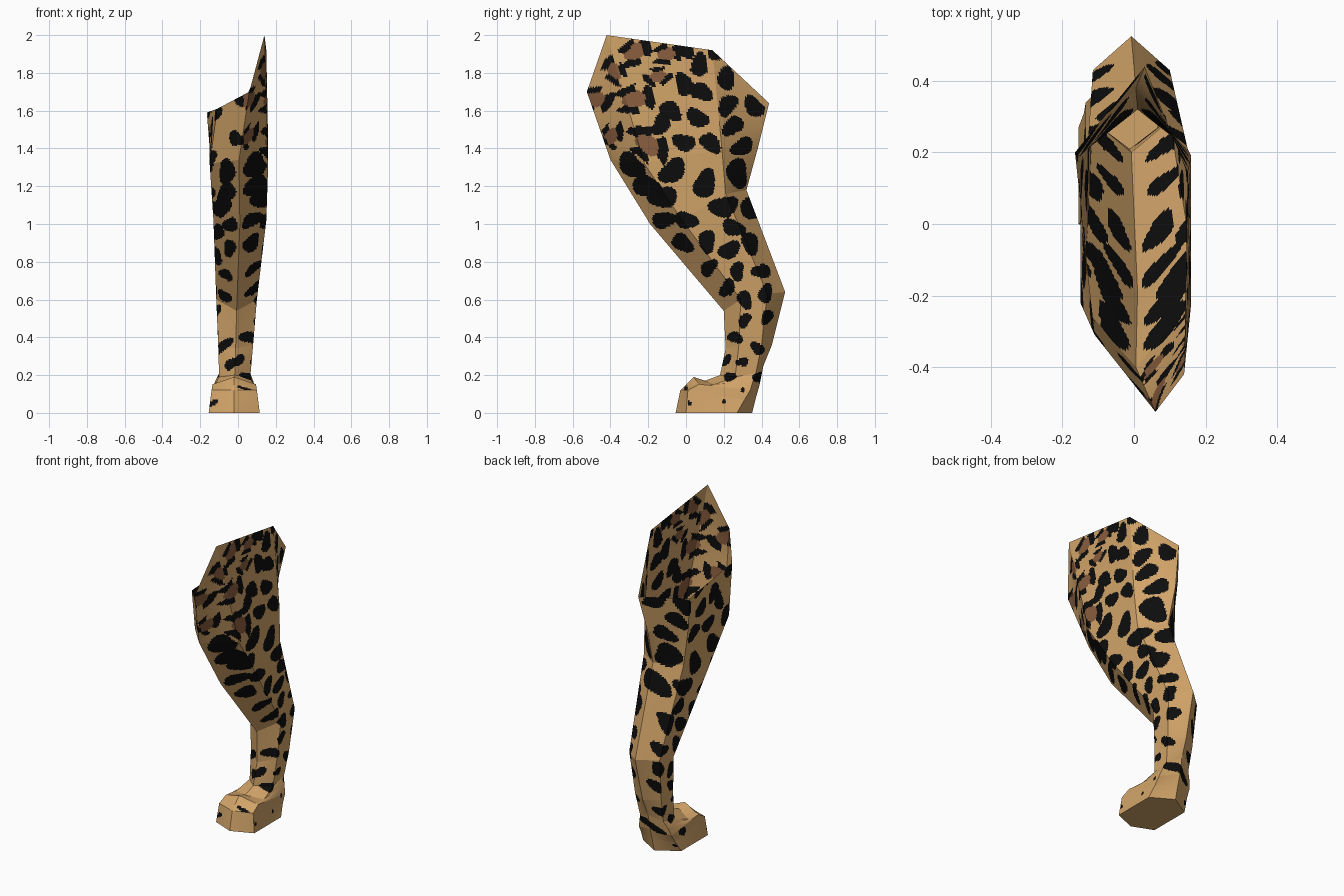
import bpy, math, random
from mathutils import Vector

random.seed(4)
CELL = 0.0105


def material(name, rgb):
    m = bpy.data.materials.new(name)
    m.diffuse_color = (*rgb, 1)
    return m


MATS = [material("tan_fur", (0.64, 0.37, 0.14)),
        material("black_spots", (0.004, 0.004, 0.004)),
        material("brown_rosettes", (0.25, 0.11, 0.047))]

# Open rim at the hip: front, outer front, outer back, back, inner back, inner front
RIM = [(0.06, -0.525, 1.70), (0.14, -0.42, 2.0), (0.15, 0.14, 1.92),
       (0.03, 0.44, 1.64), (-0.165, 0.2, 1.59), (-0.11, -0.31, 1.61)]

# Six-sided sections down the leg:
# outer x, inner x, then (y, z) of front, outer front, outer back and back corners
SECTIONS = [
    (0.16, -0.150, (-0.40, 1.34), (-0.22, 1.32), (0.19, 1.40), (0.38, 1.40)),   # thigh
    (0.15, -0.130, (-0.19, 1.00), (-0.02, 1.02), (0.21, 1.16), (0.32, 1.18)),   # knee
    (0.10, -0.115, (0.20, 0.54), (0.29, 0.60), (0.43, 0.63), (0.525, 0.64)),    # hock
    (0.08, -0.105, (0.21, 0.34), (0.28, 0.36), (0.40, 0.36), (0.455, 0.36)),    # shin
    (0.065, -0.10, (0.18, 0.20), (0.26, 0.19), (0.37, 0.21), (0.41, 0.25)),     # ankle
    (0.08, -0.12, (0.10, 0.17), (0.15, 0.15), (0.355, 0.17), (0.40, 0.20)),     # instep
    (0.095, -0.135, (0.04, 0.19), (0.07, 0.152), (0.34, 0.12), (0.39, 0.15)),   # toe top
    (0.10, -0.14, (-0.03, 0.12), (0.01, 0.12), (0.31, 0.07), (0.37, 0.08)),     # toe front
    (0.115, -0.155, (-0.055, 0.0), (0.0, 0.0), (0.27, 0.0), (0.35, 0.0)),       # sole
]

# Spot centres (y, z) and rosettes (y, z, radius)
SPOTS = [(-.07, 1.28), (.10, 1.21), (.20, 1.09), (.0, 1.02), (.13, 1.43), (.27, 1.27),
         (.30, 1.41), (.25, 1.52), (.06, 1.56), (-.08, 1.60), (.22, 1.63), (.36, 1.62),
         (.08, 1.70), (-.01, 1.74), (.21, 1.77), (.07, 1.84), (.17, 1.91), (.0, 1.94),
         (-.01, 1.43), (.25, .98), (.11, .91), (.34, .90), (.23, .86), (-.02, .90),
         (-.12, 1.02), (.12, .77), (.27, .75), (.40, .75), (.42, .63), (.31, .60),
         (.43, .51), (.31, .49), (.26, .40), (.30, .27), (.38, .34), (.21, .28),
         (.38, .19), (.23, .19), (-.21, 1.20), (-.29, 1.31), (-.12, 1.14), (.36, 1.08),
         (.0, .13), (.02, .05), (.20, .06), (.30, .12), (-.13, 1.53), (.22, .66)]
ROSETTES = [(-.27, 1.66, .095), (-.20, 1.42, .105), (-.40, 1.46, .075), (-.48, 1.66, .085),
            (-.27, 1.91, .085), (-.10, 1.90, .07), (-.38, 1.81, .07), (-.15, 1.78, .065)]


def spot_size(z):
    for limit, size in ((.16, .011), (.3, .027), (.56, .034), (.8, .042), (1.05, .050), (1.35, .064)):
        if z < limit:
            return size
    return .051


BLOBS = [(y, z, spot_size(z), random.uniform(0, math.pi), random.uniform(0, 6), False)
         for y, z in SPOTS]
BLOBS += [(y, z, r, random.uniform(0, math.pi), random.uniform(0, 6), True)
          for y, z, r in ROSETTES]


def fur_colour(p):
    """0 tan, 1 black, 2 brown, from spots laid over the side of the leg."""
    y, z = p.y, p.z - 0.6 * min(p.x, 0)
    for cy, cz, r, turn, phase, rosette in BLOBS:
        dy, dz = y - cy, z - cz
        if abs(dy) > 1.5 * r or abs(dz) > 1.5 * r:
            continue
        a = math.atan2(dz, dy)
        d = math.hypot(dy, dz) * (1 - 0.2 * math.cos(2 * (a - turn)) + 0.10 * math.sin(3 * a + phase)) / r
        if not rosette:
            if d < 1:
                return 1
        elif p.x < 0.03:
            if d < 0.55:
                return 1
        elif d < 0.52:
            return 2
        elif d < 1 and math.sin(3 * a + phase) > -0.55:
            return 1
    return 0


def ring(xo, xi, f, of, ob, b):
    xc = (xo + xi) / 2
    return [Vector(v) for v in ((xc, *f), (xo, *of), (xo, *ob), (xc, *b), (xi, *ob), (xi, *of))]


# Leg shell: fine grid on each flat panel so that the spots are cut into it
rings = [[Vector(v) for v in RIM]] + [ring(*s) for s in SECTIONS]
columns = [22, 44, 24, 24, 44, 22]
verts, faces = [], []


def add_row(a, b, t):
    corners = [p.lerp(q, t) for p, q in zip(a, b)]
    for c, n in enumerate(columns):
        for k in range(n):
            verts.append(corners[c].lerp(corners[(c + 1) % 6], k / n))


for a, b in zip(rings, rings[1:]):
    rows = max(2, math.ceil(max((p - q).length for p, q in zip(a, b)) / CELL))
    for k in range(rows):
        add_row(a, b, k / rows)
add_row(rings[-1], rings[-1], 0)

N = sum(columns)
for r in range(len(verts) // N - 1):
    for c in range(N):
        d = (c + 1) % N
        faces.append((r * N + c, (r + 1) * N + c, (r + 1) * N + d, r * N + d))
# Closed sole
faces.append(tuple(range(len(verts) - 1, len(verts) - N - 1, -1)))

mesh = bpy.data.meshes.new("hind_leg")
mesh.from_pydata(verts, [], faces)
for m in MATS:
    mesh.materials.append(m)
for poly in mesh.polygons:
    poly.material_index = 0 if len(poly.vertices) > 4 else fur_colour(poly.center)
leg = bpy.data.objects.new("hind_leg", mesh)
bpy.context.collection.objects.link(leg)
